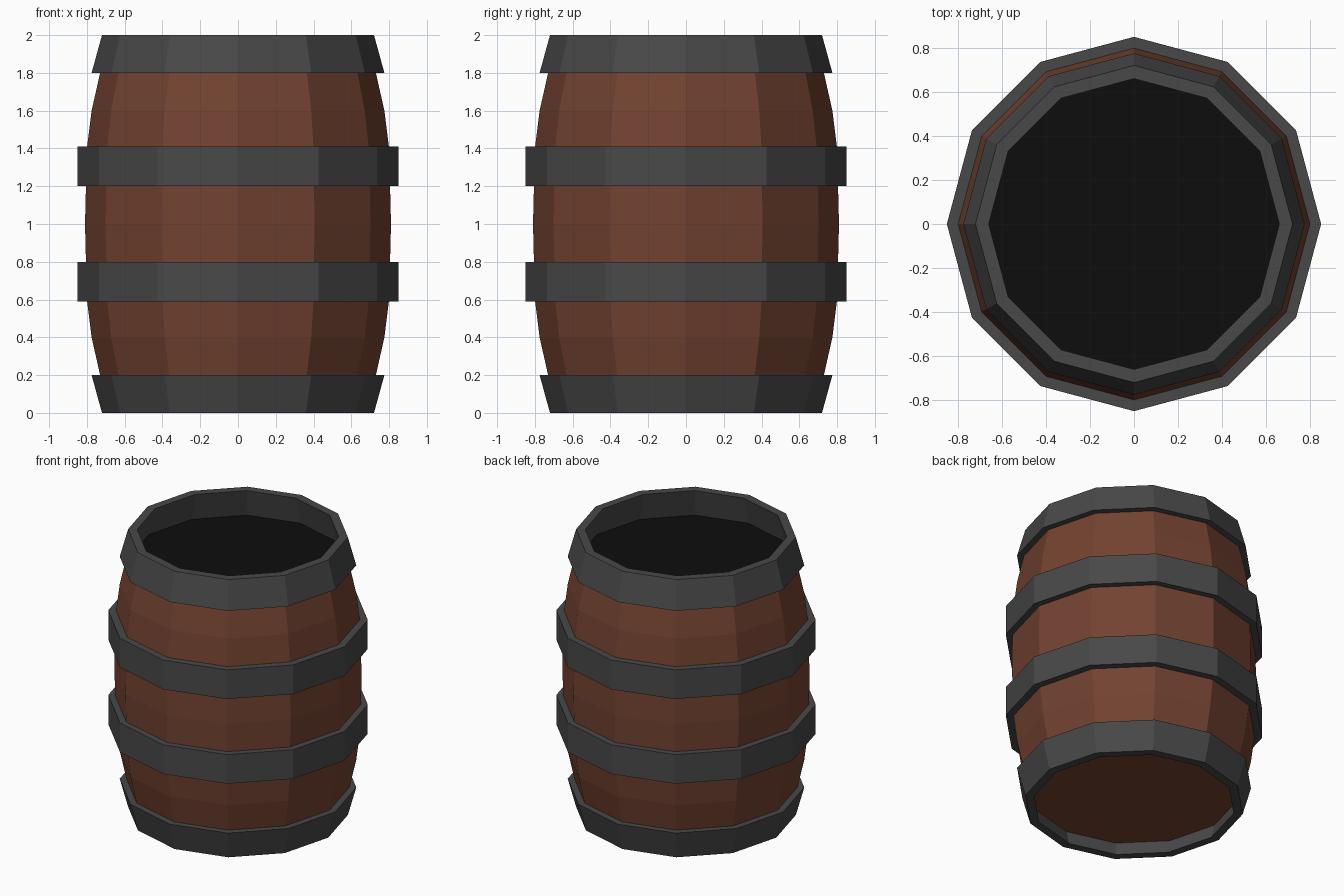
import bpy, bmesh
from math import cos, sin, pi

if "Cube" in bpy.data.objects:
    bpy.data.objects.remove(bpy.data.objects["Cube"])

SIDES = 12


def material(name, rgb):
    m = bpy.data.materials.new(name)
    m.diffuse_color = (*rgb, 1)
    m.use_nodes = True
    m.node_tree.nodes["Principled BSDF"].inputs["Base Color"].default_value = m.diffuse_color
    return m


wood = material("wood", (0.17, 0.055, 0.03))
iron = material("dark_iron", (0.065, 0.065, 0.065))
black = material("black", (0.004, 0.004, 0.004))


def lathe(name, profile, mats, closed):
    """Spin an (r, z) profile into a 12-sided solid; open profiles get end caps."""
    bm = bmesh.new()
    rings = [[bm.verts.new((r * cos(2 * pi * i / SIDES), r * sin(2 * pi * i / SIDES), z))
              for i in range(SIDES)] for r, z in profile]
    pairs = list(zip(rings, rings[1:]))
    if closed:
        pairs.append((rings[-1], rings[0]))
    for a, b in pairs:
        for i in range(SIDES):
            j = (i + 1) % SIDES
            bm.faces.new((a[i], a[j], b[j], b[i]))
    if not closed:
        bm.faces.new(rings[0][::-1])
        bm.faces.new(rings[-1]).material_index = len(mats) - 1
    bmesh.ops.recalc_face_normals(bm, faces=bm.faces)
    me = bpy.data.meshes.new(name)
    bm.to_mesh(me)
    bm.free()
    for m in mats:
        me.materials.append(m)
    ob = bpy.data.objects.new(name, me)
    bpy.context.collection.objects.link(ob)
    return ob


# Bulging wooden body with a black top surface
lathe("barrel_body", [(0.70, 0.1), (0.73, 0.2), (0.775, 0.4), (0.80, 0.6), (0.81, 1.0),
                      (0.80, 1.4), (0.775, 1.6), (0.73, 1.8)], [wood, black], False)

# Tapered end hoops, mirrored top and bottom
end_hoop = [(0.66, 0), (0.72, 0), (0.775, 0.2), (0.71, 0.2)]
lathe("bottom_hoop", end_hoop, [iron], True)
lathe("top_hoop", [(r, 2 - z) for r, z in end_hoop], [iron], True)

# Straight middle hoops
for name, z0, z1 in (("lower_hoop", 0.59, 0.80), ("upper_hoop", 1.20, 1.41)):
    lathe(name, [(0.79, z0), (0.85, z0), (0.85, z1), (0.79, z1)], [iron], True)
